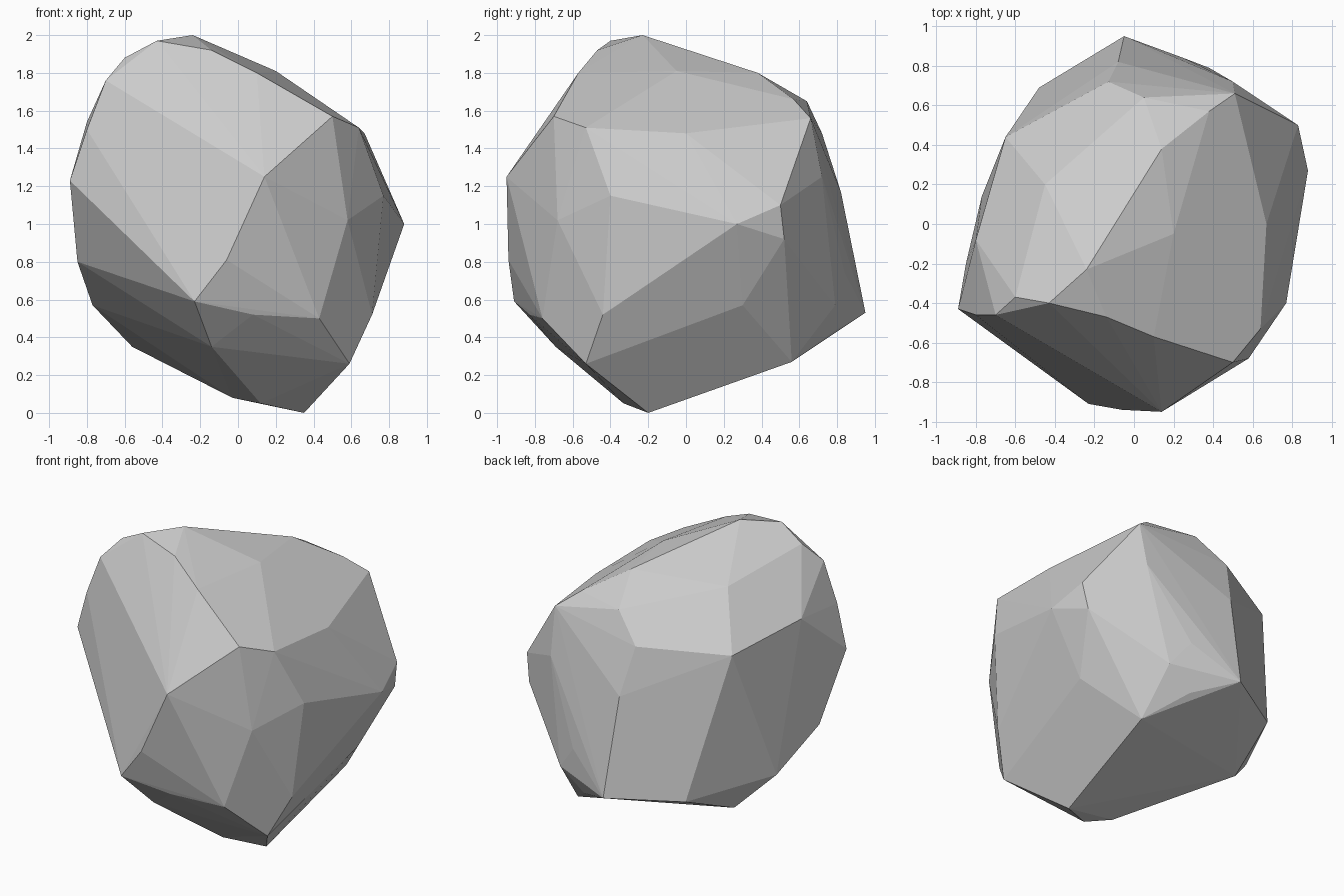
import bpy, bmesh
from math import radians

# Key corners of the boulder, grouped by region
crown = [(-.24, -.23, 2.0), (-.43, -.4, 1.97), (-.14, -.47, 1.92), (.1, -.57, 1.8),
         (.5, -.7, 1.57), (-.7, -.46, 1.76), (-.6, -.37, 1.88), (-.45, .2, 1.77),
         (.2, -.05, 1.81), (.14, .38, 1.8), (.38, .57, 1.66), (.05, .64, 1.65)]
front = [(-.8, -.46, 1.5), (-.89, -.43, 1.23), (.14, -.95, 1.25), (-.06, -.94, .81),
         (-.23, -.91, .59), (.58, -.68, 1.02), (.43, -.76, .5), (.08, -.83, .52),
         (-.14, -.69, .35)]
right = [(.64, -.53, 1.51), (.67, 0, 1.48), (.51, .66, 1.56), (.77, -.4, 1.15),
         (.88, .27, 1.0), (.83, .5, 1.1), (.8, .52, .92), (.72, -.18, .61),
         (.71, -.44, .52), (.68, .3, .57)]
back_left = [(.5, .72, 1.25), (.38, .79, .57), (.25, .84, .74), (-.08, .82, 1.17),
             (-.13, .72, 1.48), (-.58, .52, 1.2), (-.65, .44, 1.45), (-.8, -.08, 1.54),
             (-.85, -.2, .8)]
base = [(.35, -.2, 0), (.12, -.33, .05), (-.03, -.24, .08), (.59, -.53, .26),
        (.41, .56, .27), (.21, .78, .43), (-.05, .95, .53), (-.48, .69, .52),
        (-.56, .29, .35), (-.77, .14, .57)]

# Boulder: wrap the corners in a hull and merge nearly flat facets
bm = bmesh.new()
for co in crown + front + right + back_left + base:
    bm.verts.new(co)
bmesh.ops.convex_hull(bm, input=bm.verts[:])
bmesh.ops.delete(bm, geom=[v for v in bm.verts if not v.link_faces], context='VERTS')
bmesh.ops.dissolve_limit(bm, angle_limit=radians(2), verts=bm.verts[:], edges=bm.edges[:])
bmesh.ops.recalc_face_normals(bm, faces=bm.faces[:])

mesh = bpy.data.meshes.new("boulder")
bm.to_mesh(mesh)
bm.free()
boulder = bpy.data.objects.new("boulder", mesh)
bpy.context.collection.objects.link(boulder)
